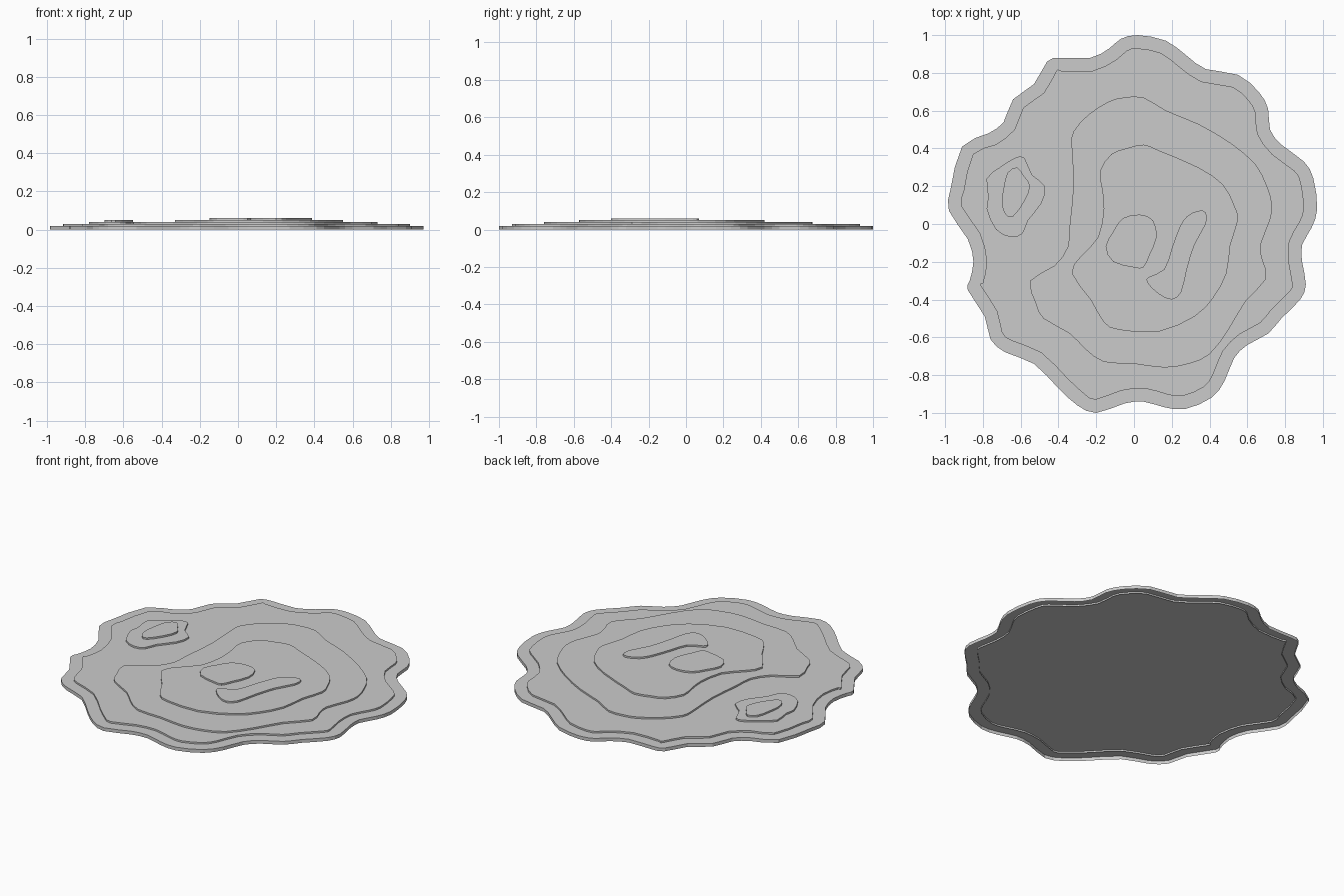
import bpy
import bmesh
from mathutils import Vector

STEP = 0.01        # rise between neighbouring terraces
THICKNESS = 0.02   # height of each terrace wall
SHORE_WIDTH = 0.07

if "Cube" in bpy.data.objects:
    bpy.data.objects.remove(bpy.data.objects["Cube"])

# Single grey material
grey = bpy.data.materials.new("plain grey")
grey.use_nodes = True
colour = (0.6, 0.6, 0.6, 1)
grey.diffuse_color = colour
grey.node_tree.nodes["Principled BSDF"].inputs["Base Color"].default_value = colour


def outline(points):
    """Convert control points in hundredths to vectors, listed clockwise."""
    return [Vector(p) / 100 for p in points]


def inset(points, distance):
    """Move every control point towards the inside of a clockwise outline."""
    result = []
    for i, point in enumerate(points):
        tangent = points[(i + 1) % len(points)] - points[i - 1]
        inward = Vector((tangent.y, -tangent.x)).normalized()
        result.append(point + inward * distance)
    return result


def rounded(points, cuts=2):
    """Pass a closed smooth curve through the control points."""
    result = []
    count = len(points)
    for i in range(count):
        a, b, c, d = (points[(i + k) % count] for k in (-1, 0, 1, 2))
        for k in range(cuts):
            t = k / cuts
            result.append(b + (c - a) * t / 2
                          + (a - b * 2.5 + c * 2 - d / 2) * t ** 2
                          + ((b - c) * 3 + d - a) * t ** 3 / 2)
    return result


def terrace(name, points, level):
    """Build a capped wall with an open underside at the given level."""
    bm = bmesh.new()
    base = level * STEP
    loop = rounded(points)
    cap = bm.faces.new([bm.verts.new((p.x, p.y, base + THICKNESS))
                        for p in reversed(loop)])
    wall = bmesh.ops.extrude_edge_only(bm, edges=list(cap.edges))
    for item in wall["geom"]:
        if isinstance(item, bmesh.types.BMVert):
            item.co.z = base
    bmesh.ops.recalc_face_normals(bm, faces=bm.faces)
    if cap.normal.z < 0:
        bmesh.ops.reverse_faces(bm, faces=bm.faces)
    mesh = bpy.data.meshes.new(name)
    bm.to_mesh(mesh)
    bm.free()
    mesh.materials.append(grey)
    bpy.context.collection.objects.link(bpy.data.objects.new(name, mesh))


# Wavy base and the shore terrace set in from its edge
coast = outline([
    (2, 100), (17, 97), (28, 89), (38, 82), (55, 79), (66, 70), (71, 61),
    (72, 50), (78, 42), (90, 33), (95, 24), (97, 8), (94, -2), (89, -11),
    (89, -20), (91, -32), (88, -40), (78, -50), (71, -58), (60, -64),
    (53, -71), (48, -83), (41, -92), (27, -98), (16, -97), (5, -94),
    (-5, -95), (-20, -100), (-30, -96), (-40, -87), (-53, -74), (-68, -68),
    (-76, -61), (-79, -49), (-88, -35), (-87, -30), (-85, -20), (-88, -8),
    (-98, 7), (-97, 19), (-91, 41), (-77, 48), (-69, 54), (-64, 66),
    (-53, 74), (-46, 86), (-39, 88), (-23, 88), (-13, 93), (-7, 98)])
terrace("base_terrace", coast, 0)
terrace("shore_terrace", inset(coast, SHORE_WIDTH), 1)

# Main hill
terrace("hill_lower_terrace", outline([
    (5, 67), (17, 60), (34, 53), (51, 43), (64, 32), (70, 21), (73, 11),
    (72, 2), (67, -11), (68, -19), (70, -29), (59, -41), (50, -56),
    (40, -69), (29, -74), (16, -76), (0, -74), (-16, -73), (-26, -66),
    (-34, -58), (-48, -50), (-52, -42), (-55, -30), (-42, -22), (-35, -12),
    (-34, 0), (-32, 21), (-33, 41), (-32, 49), (-24, 58), (-13, 65),
    (-5, 67)]), 2)
terrace("hill_upper_terrace", outline([
    (5, 42), (13, 39), (34, 30), (47, 21), (53, 10), (55, 2), (51, -11),
    (49, -26), (42, -39), (32, -49), (13, -57), (-8, -56), (-16, -52),
    (-23, -40), (-33, -26), (-28, -17), (-19, -7), (-16, 8), (-17, 19),
    (-18, 28), (-12, 37), (-4, 40)]), 3)

# Twin summits of the main hill
terrace("round_summit", outline([
    (3, 5), (10, 2), (12, -7), (8, -17), (5, -23), (0, -23), (-11, -20),
    (-15, -12), (-11, -4), (-6, 3)]), 4)
terrace("ridge_summit", outline([
    (34, 7), (38, 6), (38, 0), (32, -11), (28, -24), (25, -36), (20, -40),
    (13, -37), (7, -31), (8, -28), (16, -24), (20, -13), (24, -2),
    (28, 4)]), 4)

# Small side hill
terrace("side_hill_lower_terrace", outline([
    (-63, 35), (-58, 35), (-54, 26), (-47, 20), (-49, 11), (-56, 2),
    (-59, -5), (-65, -7), (-73, -3), (-78, 8), (-77, 14), (-78, 24),
    (-71, 30)]), 2)
terrace("side_hill_upper_terrace", outline([
    (-62, 30), (-58, 25), (-55, 20), (-58, 12), (-64, 4), (-68, 5),
    (-70, 11), (-69, 19), (-67, 27)]), 3)
